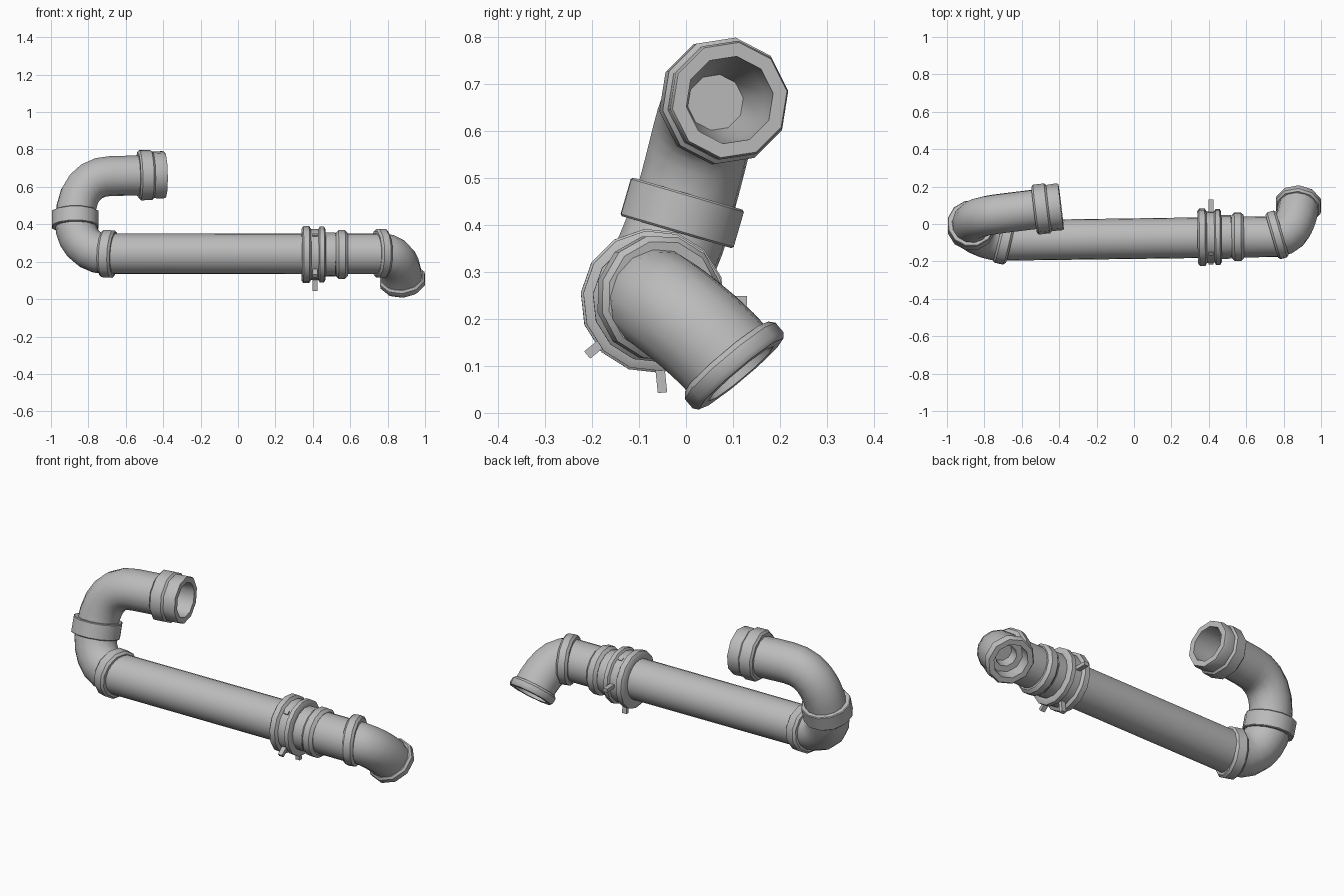
import bpy, bmesh
from math import sin, cos, tau, radians
from mathutils import Vector, Matrix
from mathutils.geometry import interpolate_bezier

cube = bpy.data.objects.get("Cube")
if cube:
    bpy.data.objects.remove(cube, do_unlink=True)

# One material for the whole pipe
metal = bpy.data.materials.new("grey metal")
metal.use_nodes = True
metal.diffuse_color = (0.5, 0.5, 0.5, 1)
metal.node_tree.nodes["Principled BSDF"].inputs["Base Color"].default_value = (0.5, 0.5, 0.5, 1)


def finish(name, bm, smooth_angle=38):
    bmesh.ops.recalc_face_normals(bm, faces=bm.faces)
    mesh = bpy.data.meshes.new(name)
    bm.to_mesh(mesh)
    bm.free()
    mesh.materials.append(metal)
    obj = bpy.data.objects.new(name, mesh)
    bpy.context.collection.objects.link(obj)
    bpy.ops.object.select_all(action='DESELECT')
    obj.select_set(True)
    bpy.context.view_layer.objects.active = obj
    bpy.ops.object.shade_smooth_by_angle(angle=radians(smooth_angle))
    return obj


def loft(name, stations, sides=12, cap_start=False, cap_end=False):
    """Skin rings given as (centre, axis, radius), carrying the frame along."""
    bm = bmesh.new()
    axis = stations[0][1].normalized()
    u = axis.orthogonal().normalized()
    rings = []
    for centre, new_axis, radius in stations:
        new_axis = new_axis.normalized()
        u = axis.rotation_difference(new_axis) @ u
        axis = new_axis
        v = axis.cross(u)
        rings.append([bm.verts.new(centre + radius * (cos(tau * i / sides) * u + sin(tau * i / sides) * v))
                      for i in range(sides)])
    for a, b in zip(rings, rings[1:]):
        for i in range(sides):
            j = (i + 1) % sides
            bm.faces.new((a[i], a[j], b[j], b[i]))
    if cap_start:
        bm.faces.new(rings[0])
    if cap_end:
        bm.faces.new(rings[-1])
    return finish(name, bm)


def turned(name, centre, axis, profile, sides=12, **caps):
    """Straight part with a profile of (distance along axis, radius)."""
    centre, axis = Vector(centre), Vector(axis).normalized()
    return loft(name, [(centre + axis * s, axis, r) for s, r in profile], sides, **caps)


def elbow(name, start, start_dir, pull_a, end, end_dir, pull_b, radius, tail=0):
    """Curved tube, with an optional straight tail."""
    start, end = Vector(start), Vector(end)
    a, b = Vector(start_dir).normalized(), Vector(end_dir).normalized()
    pts = interpolate_bezier(start, start + a * pull_a, end - b * pull_b, end, 7)
    dirs = [a] + [q - p for p, q in zip(pts, pts[2:])] + [b]
    stations = [(p, d, radius) for p, d in zip(pts, dirs)]
    if tail:
        stations.append((end + b * tail, b, radius))
    return loft(name, stations, 14)


def band(width, radius, bevel=0.012, inner=0.1):
    w = width / 2
    return [(-w, inner), (-w, radius - bevel), (-w + bevel, radius),
            (w - bevel, radius), (w, radius - bevel), (w, inner)]


# Directions of the run
UP = (0, 0.28, 0.96)
OUTLET = (0.985, 0.12, 0.02)
DRAIN = (0.1, 0.64, -0.76)
RUN = Vector((1, 0.014, 0))

# Long straight pipe
pipe_start = Vector((-0.70, -0.088, 0.242))
turned("main_pipe", pipe_start, RUN, [(0, 0.108), (1.47, 0.109)], 24)

# Left lower elbow and upper elbow
elbow("lower_left_elbow", pipe_start, (-1, 0, 0), 0.11, (-0.87, -0.01, 0.42), UP, 0.1, 0.11)
elbow("upper_left_elbow", (-0.87, -0.01, 0.42), UP, 0.16, (-0.68, 0.06, 0.658), OUTLET, 0.12, 0.107, 0.24)

# Joint collars on the left
turned("lower_left_collar", (-0.695, -0.088, 0.242), (-0.96, 0.22, 0.05), band(0.07, 0.131))
turned("upright_collar", (-0.87, -0.008, 0.425), UP, band(0.085, 0.129, 0.004))

# Open upper socket with its hollow bore
turned("upper_socket", (-0.39, 0.093, 0.665), OUTLET,
       [(-0.145, 0.1), (-0.145, 0.125), (-0.135, 0.136), (-0.075, 0.136), (-0.065, 0.126),
        (-0.012, 0.128), (0, 0.124), (0, 0.094), (-0.1, 0.09), (-0.25, 0.06)], 10, cap_end=True)

# Clamped coupling near the right end
coupling = Vector((0.4, -0.07, 0.238))
turned("clamp_coupling", coupling, RUN,
       [(-0.06, 0.1), (-0.06, 0.14), (-0.05, 0.154), (-0.02, 0.154), (-0.01, 0.138), (0.03, 0.138),
        (0.037, 0.15), (0.06, 0.15), (0.068, 0.135), (0.068, 0.118), (0.12, 0.118)], 14)
turned("coupling_band", coupling + RUN * 0.155, RUN, band(0.065, 0.131, 0.015), 14)

# Clamp lugs standing out around the coupling
for i, (y, z) in enumerate([(-0.14, -0.115), (0.02, -0.195), (0.2, 0), (-0.09, 0.11), (0.06, 0.125)]):
    out = Vector((0, y, z))
    d = out.normalized()
    frame = Matrix((Vector((1, 0, 0)), d.cross(Vector((1, 0, 0))), d)).transposed().to_4x4()
    bm = bmesh.new()
    bmesh.ops.create_cube(bm, size=1)
    bmesh.ops.scale(bm, vec=(0.026, 0.02, 0.09), verts=bm.verts)
    bmesh.ops.transform(bm, verts=bm.verts,
                        matrix=Matrix.Translation(coupling + Vector((0.012, 0, 0)) + out - d * 0.045) @ frame)
    finish(f"clamp_lug_{i + 1}", bm)

# Right elbow, its collar and the open drain end
elbow("right_elbow", (0.76, -0.066, 0.244), RUN, 0.09, (0.88, 0.1, 0.1), DRAIN, 0.1, 0.109)
turned("right_collar", (0.765, -0.058, 0.245), (0.96, 0.28, 0), band(0.06, 0.134))
turned("drain_socket", (0.882, 0.117, 0.083), DRAIN,
       [(-0.048, 0.1), (-0.048, 0.116), (-0.036, 0.126), (-0.01, 0.126), (0, 0.118),
        (0, 0.09), (-0.07, 0.086), (-0.07, 0.055), (-0.13, 0.05)], 10, cap_end=True)
